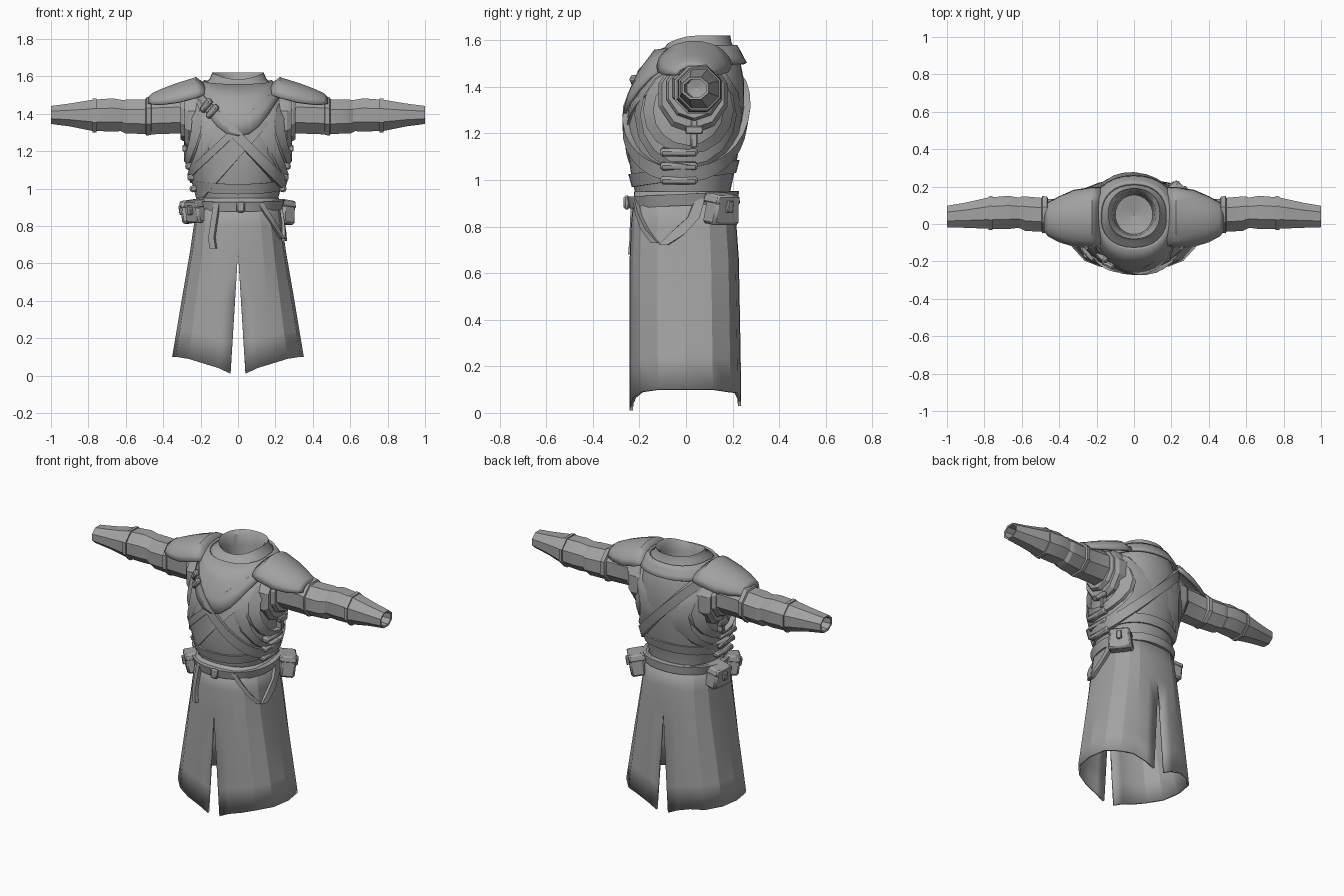
import bpy, bmesh, math
from mathutils import Matrix, Vector

if "Cube" in bpy.data.objects:
    bpy.data.objects.remove(bpy.data.objects["Cube"])

GREY = bpy.data.materials.new("cloth grey")
GREY.diffuse_color = (0.36, 0.36, 0.36, 1)
GREY.use_nodes = True
GREY.node_tree.nodes["Principled BSDF"].inputs["Base Color"].default_value = GREY.diffuse_color
RAD = math.radians

# profiles: z, half width, front y, back y
TORSO = [(.88, .20, -.21, .19), (.95, .215, -.22, .19), (1.02, .235, -.235, .205),
         (1.12, .25, -.25, .225), (1.22, .26, -.252, .24), (1.32, .255, -.242, .25),
         (1.42, .24, -.21, .25), (1.50, .215, -.165, .235), (1.56, .18, -.115, .21),
         (1.59, .15, -.09, .195), (1.62, .138, -.08, .19)]
SKIRT = [(0, .36, -.235, .23), (.1, .345, -.235, .23), (.4, .295, -.235, .225),
         (.66, .25, -.235, .22), (.8, .23, -.23, .21), (.95, .212, -.215, .19)]


def section(prof, z):
    z = min(max(z, prof[0][0]), prof[-1][0])
    for a, b in zip(prof, prof[1:]):
        if z <= b[0]:
            t = (z - a[0]) / (b[0] - a[0])
            return [p + (q - p) * t for p, q in zip(a[1:], b[1:])]


def surf(prof, th, z, off=0.0):
    """Point on a lofted body; th = -90 degrees is the front."""
    n = 2.8 if prof is SKIRT else 2.2
    rx, yf, yb = section(prof, z)
    c, s = math.cos(th), math.sin(th)
    return Vector((math.copysign(abs(c) ** (2 / n), c) * (rx + off),
                   (yf + yb) / 2 + math.copysign(abs(s) ** (2 / n), s) * ((yb - yf) / 2 + off), z))


def finish(name, bm, mirror=False, thick=0, bevel=0, angle=28):
    bmesh.ops.remove_doubles(bm, verts=bm.verts, dist=1e-5)
    bmesh.ops.recalc_face_normals(bm, faces=bm.faces)
    me = bpy.data.meshes.new(name)
    bm.to_mesh(me)
    bm.free()
    ob = bpy.data.objects.new(name, me)
    bpy.context.collection.objects.link(ob)
    me.materials.append(GREY)
    if mirror:
        ob.modifiers.new("mirror", 'MIRROR')
    if thick:
        m = ob.modifiers.new("thickness", 'SOLIDIFY')
        m.thickness, m.offset = thick, 0
    if bevel:
        m = ob.modifiers.new("bevel", 'BEVEL')
        m.width, m.segments = bevel, 1
    bpy.ops.object.select_all(action='DESELECT')
    ob.select_set(True)
    bpy.context.view_layer.objects.active = ob
    bpy.ops.object.shade_smooth_by_angle(angle=RAD(angle))
    return ob


def grid(name, rows, wrap=False, loop=False, cap=False, **kw):
    """Skin rows of points; wrap closes each row, loop joins last row to first."""
    bm = bmesh.new()
    vs = [[bm.verts.new(p) for p in r] for r in rows]
    n = len(vs[0])
    for i in range(len(vs) if loop else len(vs) - 1):
        a, b = vs[i], vs[(i + 1) % len(vs)]
        for j in range(n if wrap else n - 1):
            k = (j + 1) % n
            bm.faces.new((a[j], a[k], b[k], b[j]))
    if cap:
        bm.faces.new(vs[0])
        bm.faces.new(vs[-1])
    return finish(name, bm, **kw)


def ribbon(name, prof, pairs, off, thick, loop=False, **kw):
    """Strip lying on a body; pairs hold the (angle, z) of both edges."""
    rows = [[surf(prof, *lo, off - .02), surf(prof, *lo, off + thick * .7),
             surf(prof, *hi, off + thick), surf(prof, *hi, off - .02)] for lo, hi in pairs]
    return grid(name, rows, wrap=True, loop=loop, cap=not loop, **kw)


def slant(th, k, c):
    """Height at which the plane z + k*x = c meets the torso at angle th."""
    lo, hi = .9, 1.6
    for _ in range(30):
        m = (lo + hi) / 2
        if m + k * surf(TORSO, th, m).x > c:
            hi = m
        else:
            lo = m
    return lo


def box(name, loc, size, turn=0, tilt=0, bevel=.008, taper=1.0):
    bm = bmesh.new()
    bmesh.ops.create_cube(bm, size=1)
    for v in bm.verts:
        if v.co.z > 0:
            v.co.y *= taper
    mat = Matrix.Translation(loc) @ Matrix.Rotation(RAD(turn), 4, 'Z') @ Matrix.Rotation(RAD(tilt), 4, 'Y')
    bmesh.ops.transform(bm, verts=bm.verts, matrix=mat @ Matrix.Diagonal((*size, 1)))
    return finish(name, bm, bevel=bevel)


# torso with a dipped collar rim and a neck lining
ring = [RAD(-90 + i * 360 / 32) for i in range(32)]
rows = [[surf(TORSO, t, p[0]) for t in ring] for p in TORSO]
for r, w in ((rows[-1], .035), (rows[-2], .02)):
    for p, t in zip(r, ring):
        p.z -= w * max(0, -math.sin(t)) ** 2
for z, rad in ((1.60, .118), (1.54, .108), (1.46, .10), (1.44, .002)):
    rows.append([Vector((math.cos(t) * rad, .05 + math.sin(t) * rad * 1.05,
                         z - (.03 * max(0, -math.sin(t)) if z > 1.58 else 0))) for t in ring])
grid("tunic_torso", rows, wrap=True, angle=40)

# cowl draped in a V below the neck
rows = []
for f in (0, .35, .7, 1):
    rows.append([surf(TORSO, t, 1.575 - f * (.075 + .2 * max(0, -math.sin(t)) ** 4) - .02 * max(0, -math.sin(t)),
                      .012 + .008 * f) for t in ring])
grid("cowl", rows, wrap=True, thick=.014, angle=40)

# wide chest sash, folded edge and shoulder strap
front = [RAD(-172 + i * 164 / 24) for i in range(25)]
ribbon("chest_sash", TORSO, [((t, slant(t, -1.15, 1.16)), (t, slant(t, -1.15, 1.33))) for t in front], 0, .014)
ribbon("sash_fold", TORSO, [((t, slant(t, -1.0, 1.30)), (t, slant(t, -1.0, 1.35))) for t in front], .006, .016)
ribbon("shoulder_strap", TORSO, [((t, slant(t, 1.1, 1.24)), (t, slant(t, 1.1, 1.315))) for t in ring],
       .012, .016, loop=True)
for i, t in enumerate((-128, -118)):
    p = surf(TORSO, RAD(t), slant(RAD(t), 1.1, 1.28), .032)
    box("strap_buckle_%d" % i, p, (.035, .03, .085), turn=t + 90, tilt=42)
# wrapped hem of the vest
ribbon("vest_hem", TORSO, [((t, 1.0 + .03 * math.sin(t)), (t, 1.055 + .03 * math.sin(t))) for t in ring],
       .0, .012, loop=True)


# layered armhole panels following the torso side
def side_x(y, z):
    rx, yf, yb = section(TORSO, z)
    d = min(1, abs((y - (yf + yb) / 2) / ((yb - yf) / 2)))
    return rx * (1 - d ** 2.2) ** (1 / 2.2)


def armhole(name, cz, outer, inner, off):
    rows = []
    for i in range(16):
        a = RAD(i * 22.5)
        row = []
        for (ry, rz), o in ((outer, -.02), (outer, off), (inner, off + .012), (inner, -.02)):
            y, z = .01 + ry * math.cos(a), cz + rz * math.sin(a)
            row.append((side_x(y, z) + o, y, z))
        rows.append(row)
    grid(name, rows, wrap=True, loop=True, mirror=True)


armhole("vest_edge", 1.28, (.232, .25), (.205, .215), .018)
armhole("vest_panel", 1.30, (.195, .19), (.15, .15), .022)


# tubes along x: x, centre y, centre z, half depth, half height
def tube(name, rings, sides, **kw):
    grid(name, [[(x, cy + ry * math.cos(RAD(360 * (j + .5) / sides)),
                  cz + rz * math.sin(RAD(360 * (j + .5) / sides))) for j in range(sides)]
                for x, cy, cz, ry, rz in rings], wrap=True, mirror=True, **kw)


tube("armhole_band_outer", [(.18, .03, 1.365, .155, .165), (.262, .03, 1.365, .155, .165),
                            (.285, .03, 1.37, .14, .148), (.285, .03, 1.375, .10, .11)], 10)
tube("armhole_band_inner", [(.20, .035, 1.38, .13, .14), (.295, .035, 1.385, .125, .13),
                            (.308, .035, 1.385, .115, .12), (.308, .035, 1.39, .08, .09)], 10)
tube("upper_sleeve", [(.22, .04, 1.395, .11, .115), (.32, .04, 1.395, .105, .108),
                      (.46, .045, 1.39, .095, .108), (.50, .05, 1.385, .098, .10),
                      (.58, .055, 1.385, .10, .098), (.60, .06, 1.385, .095, .098),
                      (.63, .06, 1.39, .08, .088)], 8)
tube("elbow_band", [(.455, .05, 1.39, .08, .09), (.465, .05, 1.39, .105, .112), (.49, .05, 1.386, .108, .11),
                    (.50, .05, 1.386, .08, .09)], 8)
tube("forearm_sleeve", [(.60, .06, 1.39, .085, .088), (.67, .062, 1.394, .096, .096),
                        (.78, .058, 1.392, .09, .09), (.90, .047, 1.394, .073, .066),
                        (1.0, .04, 1.394, .062, .052), (.998, .04, 1.394, .05, .041),
                        (.86, .045, 1.394, .045, .04), (.85, .045, 1.394, .001, .001)], 8)
tube("forearm_strap", [(.755, .058, 1.392, .085, .085), (.757, .058, 1.391, .099, .099),
                       (.777, .058, 1.391, .097, .097), (.779, .058, 1.392, .085, .085)], 8)

# domed shoulder plates
rows = []
for x, cy, hy, zt, zs in ((.18, .04, .15, 1.555, 1.50), (.225, .035, .155, 1.59, 1.485), (.32, .03, .145, 1.56, 1.46),
                          (.40, .025, .115, 1.53, 1.45), (.455, .025, .085, 1.505, 1.45), (.475, .025, .06, 1.485, 1.452)):
    rows.append([(x, cy + hy * math.sin(RAD(a)), zs + (zt - zs) * math.cos(RAD(a))) for a in range(-90, 91, 20)])
grid("shoulder_plate", rows, mirror=True, thick=.016, angle=35)

# long skirt, split front and back, hem rising to the sides
rows = []
cols = (-90, -80, -66, -48, -22, 0, 22, 48, 66, 80, 90)
for f in (0, .4, .75, 1):
    row = []
    for t in cols:
        base = surf(SKIRT, RAD(t), .05)
        hem = .01 + .09 * min(1, base.x / .3) + (.02 if t > 60 else 0)
        p = surf(SKIRT, RAD(t), .66 + (hem - .66) * f)
        if abs(t) == 90:
            p.x = .04 * f
        row.append(p)
    rows.append(row)
rows = [[surf(SKIRT, RAD(t), z) * Vector((1, 1, 1)).x if abs(t) < 90 else Vector((0, surf(SKIRT, RAD(t), z).y, z))
         for t in cols] for z in (.95, .8)] + rows
grid("skirt", rows, mirror=True, thick=.014, angle=15)

# waist belt with buckle, hanging tail and looped straps
ribbon("belt", TORSO, [((t, .89 + .012 * math.sin(t)), (t, .94 + .012 * math.sin(t))) for t in ring],
       .025, .012, loop=True)
box("belt_buckle", (.015, -.255, .903), (.045, .025, .06))


def hanging(name, path, d=.075):
    ribbon(name, SKIRT, [((RAD(a) - d, z), (RAD(a) + d, z)) for a, z in path], .012, .012)


hanging("belt_tail", ((-112, .92), (-114, .84), (-116, .74), (-113, .68)))
hanging("front_hanging_strap", ((-66, .92), (-55, .86), (-40, .79), (-24, .73)))
hanging("side_hanging_strap", ((12, .92), (6, .84), (-4, .77), (-15, .72)))

# belt pouches with flaps
for name, x, y, turn, w, h in (("right_pouch", .235, .155, 40, .15, .13), ("left_front_pouch", -.22, -.135, 222, .12, .11),
                               ("left_back_pouch", -.255, .04, 172, .15, .12)):
    box(name, (x, y, .875), (.085, w, h), turn, 8, .012, .8)
    box(name + "_flap", (x, y, .92), (.1, w * .92, .04), turn, 8, .008, .85)
    out = Vector((math.cos(RAD(turn)), math.sin(RAD(turn)), 0)) * .05
    box(name + "_clasp", Vector((x, y, .885)) + out, (.02, .03, .05), turn, 8, .004)

# buckled side straps under the arms
for s in (-1, 1):
    box("side_strap", (s * .268, .035, 1.20), (.04, .03, .12), 0, 0, .005)
    box("side_buckle", (s * .285, .035, 1.215), (.025, .075, .035), 0, 0, .005)
    for i, z in enumerate((1.0, 1.06, 1.12)):
        box("side_fold_%d" % i, (s * (.236 + .012 * i), -.03, z), (.045, .16, .035), 0, s * 12, .01)
